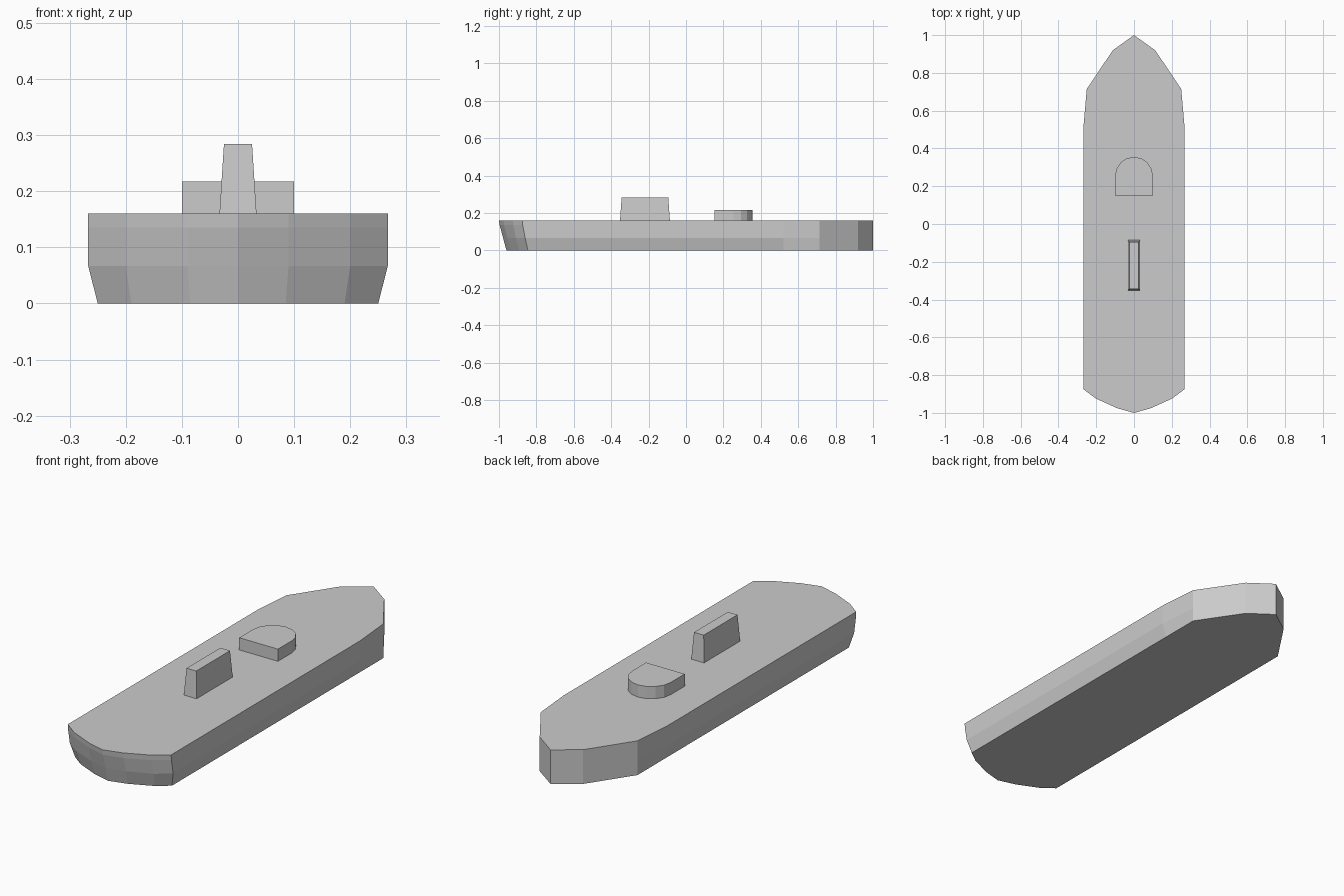
import bpy, bmesh, math

if "Cube" in bpy.data.objects:
    bpy.data.objects.remove(bpy.data.objects["Cube"])


def mirrored(half):
    """Close a half outline (bow to stern, x >= 0) across the centreline."""
    return half + [(-x, y) for x, y in reversed(half) if x > 1e-5]


def loft(name, rings):
    """Skin a stack of (z, outline) rings and cap both ends."""
    bm = bmesh.new()
    loops = [[bm.verts.new((x, y, z)) for x, y in pts] for z, pts in rings]
    for low, high in zip(loops, loops[1:]):
        n = len(low)
        for i in range(n):
            j = (i + 1) % n
            bm.faces.new((low[i], low[j], high[j], high[i]))
    bm.faces.new(loops[0])
    bm.faces.new(loops[-1])
    bmesh.ops.recalc_face_normals(bm, faces=bm.faces)
    mesh = bpy.data.meshes.new(name)
    bm.to_mesh(mesh)
    bm.free()
    obj = bpy.data.objects.new(name, mesh)
    bpy.context.collection.objects.link(obj)
    return obj


# Hull: upright bow, raked and slightly tucked-in stern
bow = [(0, 1), (0.112, 0.92), (0.25, 0.715)]
DECK = 0.16
hull_rings = []
for z, side, stern in [
    (0.0, 0.25, [(0.25, -0.845), (0.19, -0.89), (0.085, -0.937), (0, -0.96)]),
    (0.067, 0.267, [(0.267, -0.86), (0.2, -0.91), (0.09, -0.955), (0, -0.978)]),
    (0.135, 0.267, [(0.267, -0.873), (0.2, -0.922), (0.09, -0.972), (0, -0.996)]),
    (DECK, 0.267, [(0.267, -0.875), (0.2, -0.925), (0.09, -0.975), (0, -1)]),
]:
    hull_rings.append((z, mirrored(bow + [(side, 0.52)] + stern)))
loft("hull", hull_rings)

# Wheelhouse: flat back, rounded front
arc = [(0.1 * math.sin(a), 0.255 + 0.1 * math.cos(a))
       for a in (i * math.pi / 8 for i in range(5))]
cabin = mirrored(arc + [(0.1, 0.152)])
loft("wheelhouse", [(DECK, cabin), (0.217, cabin)])


# Funnel: narrow tapered block
def rectangle(x, y0, y1):
    return [(x, y0), (x, y1), (-x, y1), (-x, y0)]


loft("funnel", [(DECK, rectangle(0.033, -0.353, -0.086)),
                (0.284, rectangle(0.025, -0.344, -0.095))])
